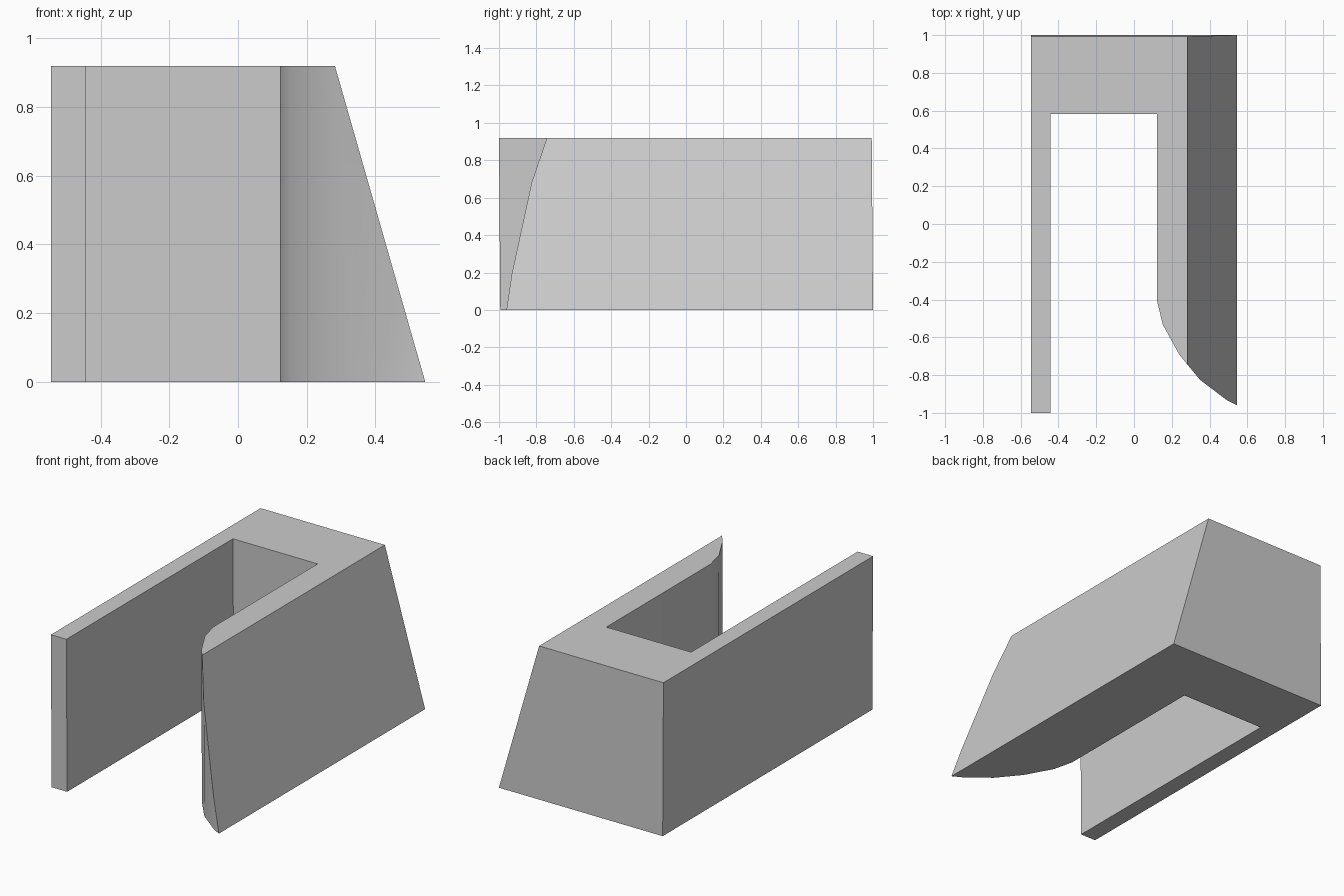
import bpy, bmesh

cube = bpy.data.objects.get("Cube")
if cube:
    bpy.data.objects.remove(cube, do_unlink=True)

HEIGHT = 0.92
LEAN = 0.007          # slight backward-to-forward shear over the height
FOOT_X, TOP_X = 0.545, 0.282   # sloped outer side at base and top

# Single flat grey
grey = bpy.data.materials.new("plain_grey")
grey.use_nodes = True
colour = (0.6, 0.6, 0.6, 1)
grey.diffuse_color = colour
grey.node_tree.nodes["Principled BSDF"].inputs["Base Color"].default_value = colour

# Plan outline: thin arm, closed back, thick arm with a curved nose
outline = [
    (-0.545, 1), (-0.545, -0.993), (-0.442, -0.993), (-0.442, 0.59), (0.122, 0.59),
    (0.122, -0.40), (0.152, -0.525), (0.24, -0.685), (0.35, -0.82), (0.49, -0.93),
    (0.545, -0.96), (0.6, -0.988), (0.6, 1),
]

bm = bmesh.new()
base = bm.faces.new([bm.verts.new((x, y, 0)) for x, y in outline])
block = bmesh.ops.extrude_face_region(bm, geom=[base])
for v in block["geom"]:
    if isinstance(v, bmesh.types.BMVert):
        v.co.z = HEIGHT

# Slice the thick arm to its sloped outer side and cap the cut
bmesh.ops.bisect_plane(
    bm, geom=bm.verts[:] + bm.edges[:] + bm.faces[:], plane_co=(FOOT_X, 0, 0),
    plane_no=(HEIGHT, 0, FOOT_X - TOP_X), clear_outer=True)
bmesh.ops.holes_fill(bm, edges=[e for e in bm.edges if e.is_boundary], sides=0)

# Lean the walls very slightly forward
for v in bm.verts:
    v.co.y -= LEAN * v.co.z / HEIGHT

bmesh.ops.recalc_face_normals(bm, faces=bm.faces[:])
mesh = bpy.data.meshes.new("channel_block")
bm.to_mesh(mesh)
bm.free()
mesh.materials.append(grey)

channel = bpy.data.objects.new("channel_block", mesh)
bpy.context.collection.objects.link(channel)

# Smooth only the curved nose
bpy.ops.object.select_all(action="DESELECT")
channel.select_set(True)
bpy.context.view_layer.objects.active = channel
bpy.ops.object.shade_smooth_by_angle(angle=0.5)
